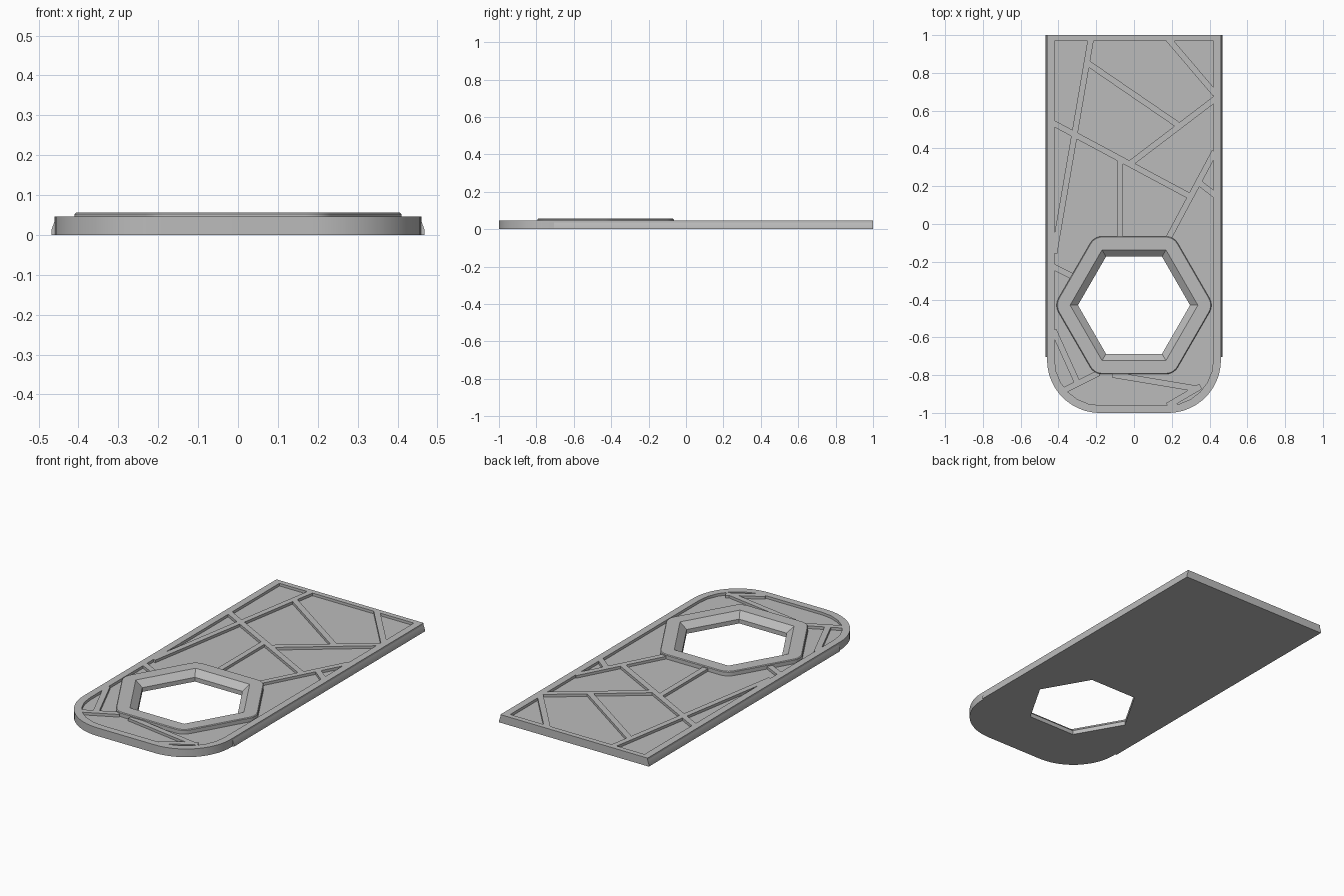
import bpy
import math
from mathutils import Vector

cube = bpy.data.objects.get("Cube")
if cube:
    bpy.data.objects.remove(cube, do_unlink=True)

THICK, FLOOR, TOP = 0.046, 0.031, 0.056
HEX_Y = -0.43

grey = bpy.data.materials.new("plain_grey")
grey.use_nodes = True
grey.diffuse_color = (0.5, 0.5, 0.5, 1)
grey.node_tree.nodes["Principled BSDF"].inputs["Base Color"].default_value = (0.5, 0.5, 0.5, 1)


def loft(name, rings):
    """Closed solid through equal-length rings of 3D points, listed from bottom to top."""
    n = len(rings[0])
    verts = [p for ring in rings for p in ring]
    faces = [list(range(n))[::-1], [len(verts) - n + i for i in range(n)]]
    for k in range(len(rings) - 1):
        for i in range(n):
            j = (i + 1) % n
            faces.append([k * n + i, k * n + j, (k + 1) * n + j, (k + 1) * n + i])
    mesh = bpy.data.meshes.new(name)
    mesh.from_pydata(verts, [], faces)
    mesh.materials.append(grey)
    obj = bpy.data.objects.new(name, mesh)
    bpy.context.collection.objects.link(obj)
    return obj


def at(profile, z):
    return [(x, y, z) for x, y in profile]


def boolean(target, tool, operation):
    """Apply a boolean and discard the tool."""
    mod = target.modifiers.new("cut", "BOOLEAN")
    mod.operation, mod.solver, mod.object = operation, "EXACT", tool
    graph = bpy.context.evaluated_depsgraph_get()
    graph.update()
    mesh = bpy.data.meshes.new_from_object(target.evaluated_get(graph))
    target.modifiers.clear()
    target.data = mesh
    bpy.data.objects.remove(tool, do_unlink=True)


def tongue(half, back, front, radius, steps):
    """Square at the back, rounded corners at the front, counter-clockwise."""
    pts = [(half, back), (-half, back)]
    for side, start in ((-1, math.pi), (1, 1.5 * math.pi)):
        for i in range(steps + 1):
            a = start + i / steps * math.pi / 2
            pts.append((side * (half - radius) + radius * math.cos(a),
                        front + radius + radius * math.sin(a)))
    return pts


def hexagon(apothem, radius=0.0, steps=5):
    """Hexagon with points on the x axis and optional rounded corners."""
    pts = []
    reach = (apothem - radius) / math.cos(math.pi / 6)
    for k in range(6):
        mid = k * math.pi / 3
        count = steps if radius else 0
        for i in range(count + 1):
            a = mid + (i / steps - 0.5) * math.pi / 3
            pts.append((reach * math.cos(mid) + radius * math.cos(a),
                        HEX_Y + reach * math.sin(mid) + radius * math.sin(a)))
    return pts


# Flat plate
outline = tongue(0.46, 1, -1, 0.28, 18)
plate = loft("plate", [at(outline, 0), at(outline, THICK)])

# Recessed area, divided by straight ribs
inner = tongue(0.42, 0.97, -0.96, 0.24, 6)
recess = loft("recess_cutter", [at(inner, FLOOR), at(inner, TOP + 0.02)])

RIBS = [
    ((-0.23, 0.97), (-0.42, -0.14)),
    ((0.19, 0.97), (0.42, 0.7)),
    ((-0.235, 0.845), (0.225, 0.53)),
    ((0.42, 0.655), (-0.02, 0.32)),
    ((-0.42, 0.53), (0.29, 0.15)),
    ((-0.075, 0.325), (-0.075, -0.09)),
    ((0.42, 0.37), (0.185, -0.07)),
    ((0.35, 0.215), (0.42, 0.16)),
    ((-0.42, -0.23), (-0.33, -0.275)),
    ((-0.42, -0.575), (-0.3, -0.84)),
    ((-0.36, -0.875), (-0.2, -0.795)),
    ((-0.1, -0.8), (0.32, -0.87)),
    ((0.19, -0.955), (0.34, -0.867)),
]
for a, b in RIBS:
    a, b = Vector(a), Vector(b)
    along = (b - a).normalized()
    side = Vector((-along.y, along.x)) * 0.016
    a, b = a - along * 0.015, b + along * 0.015
    strip = [a - side, b - side, b + side, a + side]
    rib = loft("rib", [at(strip, 0), at(strip, 0.1)])
    boolean(recess, rib, "DIFFERENCE")
boolean(plate, recess, "DIFFERENCE")

# Raised hexagonal collar with a softened top edge
collar = loft("collar", [at(hexagon(0.365, 0.075), 0.015),
                         at(hexagon(0.365, 0.075), TOP - 0.004),
                         at(hexagon(0.361, 0.071), TOP)])
boolean(plate, collar, "UNION")

# Hexagonal opening, straight below and flared above
slope = (0.293 - 0.257) / (TOP - 0.024)
opening = loft("opening_cutter", [at(hexagon(0.257), -0.02),
                                  at(hexagon(0.257), 0.024),
                                  at(hexagon(0.293 + slope * 0.01), TOP + 0.01)])
boolean(plate, opening, "DIFFERENCE")

# Thin side rails, mirrored
parts = [plate]
for name, s in (("left_rail", 1), ("right_rail", -1)):
    section = [(0.46, 0), (0.468, 0), (0.468, 0.012), (0.46, 0.035)]
    if s > 0:
        section.reverse()
    parts.append(loft(name, [[(s * x, y, z) for x, z in section] for y in (-0.705, 1)]))

# Smooth the rounded edges, keep the corners sharp
for obj in bpy.context.selected_objects:
    obj.select_set(False)
for obj in parts:
    obj.select_set(True)
bpy.context.view_layer.objects.active = plate
bpy.ops.object.shade_smooth_by_angle(angle=math.radians(25))
